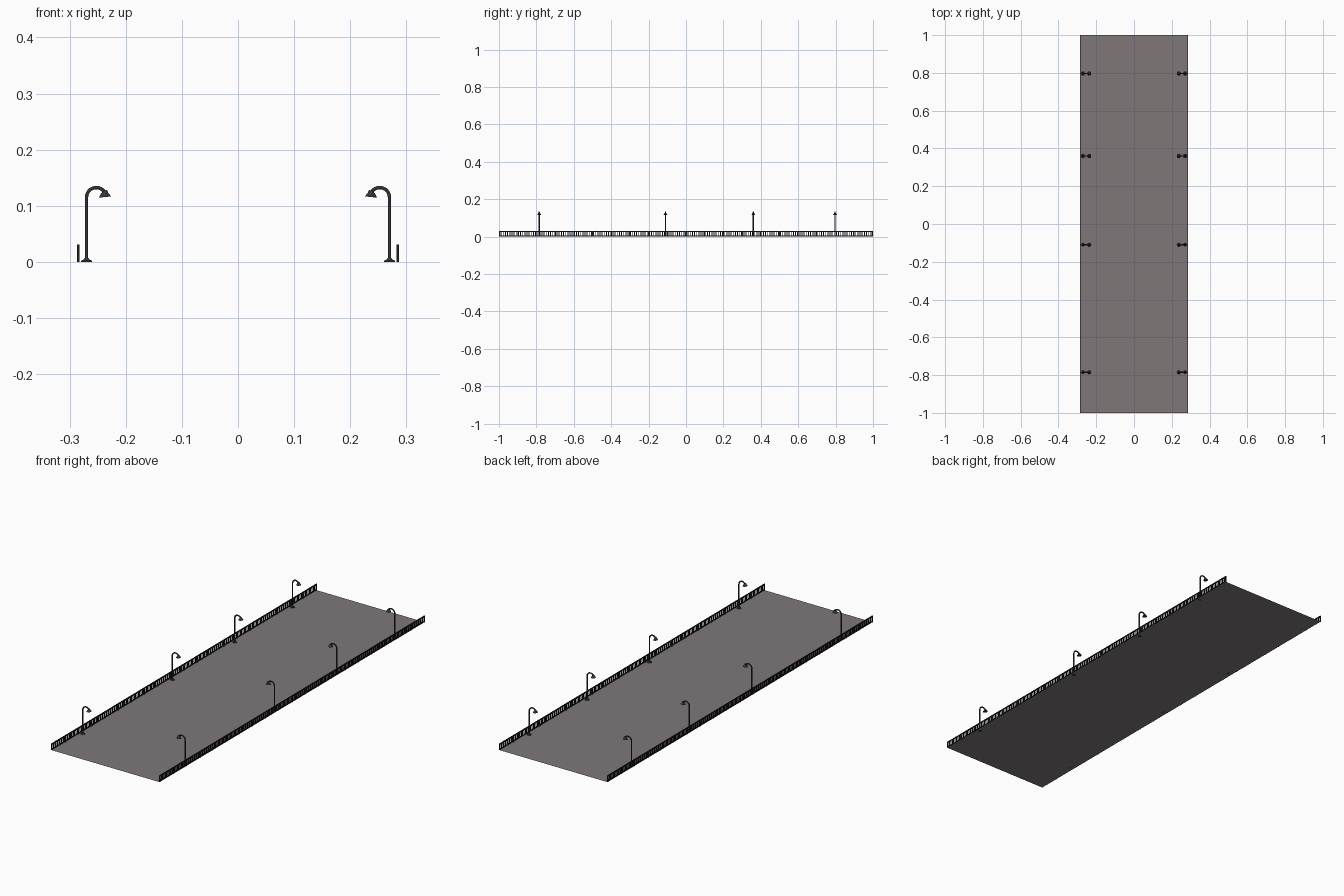
import bpy, bmesh, math
from mathutils import Vector, Matrix

if "Cube" in bpy.data.objects:
    bpy.data.objects.remove(bpy.data.objects["Cube"])


def mat(name, rgb):
    m = bpy.data.materials.new(name)
    m.diffuse_color = (*rgb, 1)
    m.use_nodes = True
    m.node_tree.nodes["Principled BSDF"].inputs["Base Color"].default_value = m.diffuse_color
    return m


DECK = mat("warm grey paving", (0.21, 0.185, 0.19))
IRON = mat("black iron", (0.014, 0.014, 0.017))
LAMP = mat("dark grey metal", (0.035, 0.035, 0.04))


def finish(name, bm, material, smooth=False):
    me = bpy.data.meshes.new(name)
    bm.to_mesh(me)
    bm.free()
    me.materials.append(material)
    ob = bpy.data.objects.new(name, me)
    bpy.context.collection.objects.link(ob)
    if smooth:
        bpy.context.view_layer.objects.active = ob
        ob.select_set(True)
        bpy.ops.object.shade_smooth_by_angle(angle=math.radians(40))
        ob.select_set(False)
    return ob


def box(bm, lo, hi):
    lo, hi = Vector(lo), Vector(hi)
    size = hi - lo
    bmesh.ops.create_cube(bm, size=1, matrix=Matrix.Translation((lo + hi) / 2)
                          @ Matrix.Diagonal((*size, 1)))


def cone(bm, r1, r2, depth, matrix, segs=12):
    bmesh.ops.create_cone(bm, cap_ends=True, segments=segs, radius1=r1,
                          radius2=r2, depth=depth, matrix=matrix)


def tube(bm, path, radius, segs=10):
    # sweep a circle along a path in the xz plane
    rings = []
    for i, p in enumerate(path):
        t = (path[min(i + 1, len(path) - 1)] - path[max(i - 1, 0)]).normalized()
        side = Vector((0, 1, 0))
        up = t.cross(side)
        rings.append([bm.verts.new(p + radius * (math.cos(a) * side + math.sin(a) * up))
                      for a in (k * math.tau / segs for k in range(segs))])
    for a, b in zip(rings, rings[1:]):
        for k in range(segs):
            n = (k + 1) % segs
            bm.faces.new((a[k], a[n], b[n], b[k]))
    bm.faces.new(rings[0])
    bm.faces.new(rings[-1])
    bmesh.ops.recalc_face_normals(bm, faces=bm.faces[:])


# flat walkway sheet
bm = bmesh.new()
bmesh.ops.create_grid(bm, x_segments=1, y_segments=1, size=1,
                      matrix=Matrix.Diagonal((0.286, 1, 1, 1)))
finish("deck", bm, DECK)

# railings: two rails, posts and thin balusters
for side, label in ((-1, "left"), (1, "right")):
    x = side * 0.285
    bm = bmesh.new()
    box(bm, (x - 0.0022, -1, 0.026), (x + 0.0022, 1, 0.031))
    box(bm, (x - 0.0018, -1, 0.002), (x + 0.0018, 1, 0.006))
    for i in range(21):
        y = -0.997 + i * 1.994 / 20
        box(bm, (x - 0.0022, y - 0.003, 0), (x + 0.0022, y + 0.003, 0.031))
    for i in range(200):
        y = -0.995 + i * 0.01
        box(bm, (x - 0.0013, y - 0.002, 0.005), (x + 0.0013, y + 0.002, 0.027))
    finish(label + "_railing", bm, IRON)

# street lamps leaning inwards
for side, label in ((-1, "left"), (1, "right")):
    for n, y in enumerate((-0.785, -0.11, 0.36, 0.797)):
        bm = bmesh.new()
        path = [Vector((0, 0, 0)), Vector((0, 0, 0.05))]
        for k in range(13):
            a = math.radians(180 - k * 13)
            path.append(Vector((0.0175 + 0.0175 * math.cos(a), 0,
                                0.115 + 0.0175 * math.sin(a))))
        path.append(Vector((0.0335, 0, 0.122)))
        tube(bm, path, 0.0032)
        # base plate and collar
        cone(bm, 0.010, 0.009, 0.003, Matrix.Translation((0, 0, 0.0015)))
        cone(bm, 0.006, 0.0035, 0.004, Matrix.Translation((0, 0, 0.005)))
        # shade, slightly tilted
        tilt = Matrix.Rotation(math.radians(-6), 4, 'Y')
        cone(bm, 0.011, 0.006, 0.008, Matrix.Translation((0.0325, 0, 0.1195)) @ tilt, 16)
        cone(bm, 0.006, 0.0035, 0.004, Matrix.Translation((0.033, 0, 0.1255)) @ tilt, 16)
        rot = Matrix.Rotation(math.pi if side > 0 else 0, 4, 'Z')
        bm.transform(Matrix.Translation((side * 0.27, y, 0)) @ rot)
        finish(f"{label}_lamp_{n + 1}", bm, LAMP, True)
